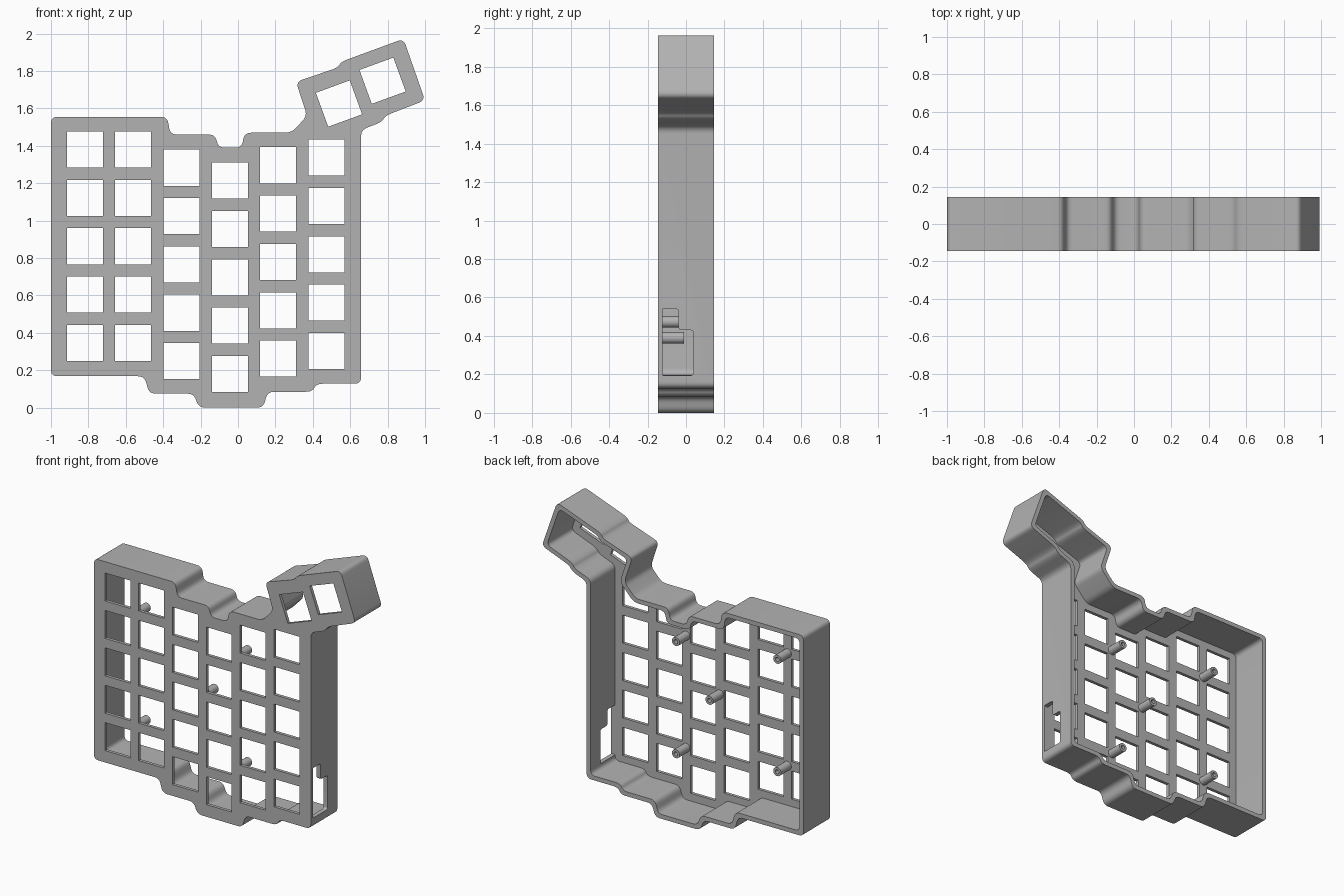
import bpy
from math import radians, pi
from mathutils import Vector, Matrix

cube = bpy.data.objects.get("Cube")
if cube:
    bpy.data.objects.remove(cube, do_unlink=True)

FRONT, BACK, PLATE = -0.145, 0.145, 0.022
WALL, KEY, PITCH = 0.03, 0.193, 0.2585

grey = bpy.data.materials.new("mid grey plastic")
grey.use_nodes = True
colour = (0.45, 0.45, 0.45, 1)
grey.diffuse_color = colour
grey.node_tree.nodes["Principled BSDF"].inputs["Base Color"].default_value = colour


def rounded(points, radius=0.035, steps=6):
    """Replace every corner of a closed polygon with a small curve."""
    pts = [Vector(p) for p in points]
    out = []
    for i, p in enumerate(pts):
        a, b = pts[i - 1] - p, pts[(i + 1) % len(pts)] - p
        start = p + a.normalized() * min(radius, a.length * 0.45)
        end = p + b.normalized() * min(radius, b.length * 0.45)
        for k in range(steps + 1):
            t = k / steps
            out.append(start * (1 - t) ** 2 + p * 2 * t * (1 - t) + end * t ** 2)
    return out


def inset(points, d):
    """Offset a clockwise polygon inwards with mitred corners."""
    pts = [Vector(p) for p in points]
    out = []
    for i, p in enumerate(pts):
        u = (p - pts[i - 1]).normalized()
        v = (pts[(i + 1) % len(pts)] - p).normalized()
        n, m = Vector((u.y, -u.x)), Vector((v.y, -v.x))
        out.append(p + (n + m) * d / (1 + n.dot(m)))
    return out


def slab(name, loops, low, high, turn=0):
    """Extrude filled loops (later loops are holes) between two depths."""
    curve = bpy.data.curves.new(name, "CURVE")
    curve.dimensions, curve.fill_mode = "2D", "BOTH"
    curve.extrude = (high - low) / 2
    for loop in loops:
        s = curve.splines.new("POLY")
        s.points.add(len(loop) - 1)
        for q, p in zip(s.points, loop):
            q.co = (p[0], p[1], 0, 1)
        s.use_cyclic_u = True
    obj = bpy.data.objects.new(name, curve)
    bpy.context.collection.objects.link(obj)
    obj.rotation_euler = (pi / 2, 0, turn)
    mid = (low + high) / 2
    obj.location = (mid, 0, 0) if turn else (0, mid, 0)
    curve.materials.append(grey)
    finish(obj)
    return obj


def finish(obj):
    """Turn into a plain mesh with smooth rounds and sharp edges."""
    bpy.ops.object.select_all(action="DESELECT")
    obj.select_set(True)
    bpy.context.view_layer.objects.active = obj
    bpy.ops.object.convert(target="MESH")
    bpy.ops.object.shade_smooth_by_angle(angle=radians(30))


def key_hole(x, z, angle=0):
    h = KEY / 2
    rot = Matrix.Rotation(angle, 2)
    return [Vector((x, z)) + rot @ Vector(c)
            for c in ((-h, -h), (h, -h), (h, h), (-h, h))]


def circle(x, z, r, n=24):
    return [Vector((x, z)) + Matrix.Rotation(2 * pi * k / n, 2) @ Vector((r, 0))
            for k in range(n)]


# Stepped case outline, clockwise from the lower left
outline = [
    (-1, .168), (-1, 1.555), (-.378, 1.555), (-.362, 1.46), (-.122, 1.46),
    (-.105, 1.39), (.02, 1.39), (.035, 1.47), (.285, 1.47), (.37, 1.56),
    (.31, 1.742), (.533, 1.818), (.553, 1.85), (.885, 1.972), (1, 1.643),
    (.79, 1.562), (.768, 1.527), (.658, 1.485), (.658, .128), (.42, .128),
    (.396, .085), (.158, .085), (.135, 0), (-.21, 0), (-.236, .075),
    (-.475, .075), (-.5, .168)]
outer = rounded(outline)
inner = rounded(inset(outline, WALL))

# Front plate with staggered key openings and two tilted thumb openings
columns = {-.818: 1.38, -.561: 1.38, -.302: 1.283, -.043: 1.214, .214: 1.296, .474: 1.337}
holes = [key_hole(x, top - row * PITCH) for x, top in columns.items() for row in range(5)]
holes += [key_hole(.54, 1.626, radians(20)), key_hole(.773, 1.748, radians(20))]
slab("front_plate", [outer] + holes, FRONT, FRONT + PLATE)

# Surrounding wall, open at the back
wall = slab("side_wall", [outer, inner], FRONT + PLATE, BACK)

# Stepped port opening through the left wall
port = [(-.13, .195), (-.13, .54), (-.038, .54), (-.038, .43), (.038, .43), (.038, .195)]
cutter = slab("port_cutter", [rounded(port, 0.015)], .6, .7, pi / 2)
cutter.hide_render = True
mod = wall.modifiers.new("port", "BOOLEAN")
mod.operation, mod.object, mod.solver = "DIFFERENCE", cutter, "EXACT"
finish(wall)
bpy.data.objects.remove(cutter, do_unlink=True)

# Hollow screw posts on the back of the plate
for i, (x, z) in enumerate([(.085, 1.165), (-.69, 1.25), (-.171, .828), (.085, .39), (-.69, .473)]):
    slab(f"screw_post_{i + 1}", [circle(x, z, .03), circle(x, z, .014)], FRONT + PLATE, -.01)
